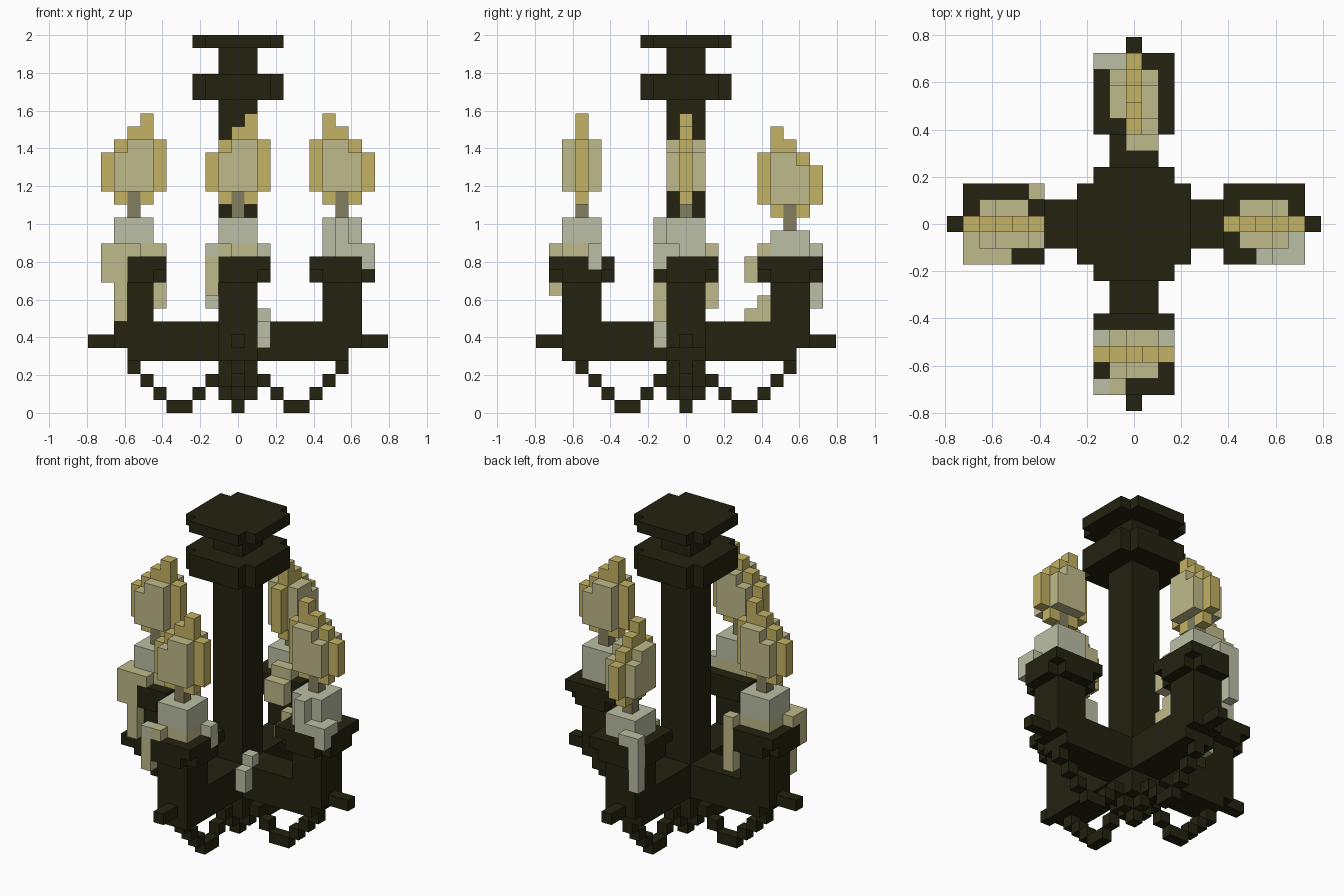
import bpy, bmesh

cube = bpy.data.objects.get("Cube")
if cube:
    bpy.data.objects.remove(cube, do_unlink=True)

U = 2 / 29          # edge length of one block
taken = set()       # blocks already used, so parts never overlap


def material(name, rgb):
    lin = [((c / 255 + 0.055) / 1.055) ** 2.4 for c in rgb] + [1]
    m = bpy.data.materials.new(name)
    m.use_nodes = True
    m.diffuse_color = lin
    m.node_tree.nodes["Principled BSDF"].inputs["Base Color"].default_value = lin
    return m


IRON = material("dark_iron", (35, 34, 16))
WAX = material("pale_wax", (187, 191, 164))
WARM = material("warm_wax", (191, 186, 138))
GOLD = material("flame_gold", (195, 178, 99))
WICK = material("wick_brown", (132, 126, 95))


def box(x0, x1, y0, y1, z0, z1):
    """All blocks in an inclusive range."""
    return {(x, y, z) for x in range(x0, x1 + 1)
            for y in range(y0, y1 + 1) for z in range(z0, z1 + 1)}


def build(name, mat, cells):
    """Closed blocky solid made from the outer faces of a set of blocks."""
    cells = set(cells) - taken
    taken.update(cells)
    bm = bmesh.new()
    verts = {}

    def vert(p):
        if p not in verts:
            verts[p] = bm.verts.new(((p[0] - 0.5) * U, (p[1] - 0.5) * U, p[2] * U))
        return verts[p]

    for c in sorted(cells):
        for ax in range(3):
            for d in (0, 1):
                n = list(c)
                n[ax] += 2 * d - 1
                if tuple(n) in cells:
                    continue
                ring = []
                for i, j in ((0, 0), (1, 0), (1, 1), (0, 1)):
                    p = list(c)
                    p[ax] += d
                    p[(ax + 1) % 3] += i
                    p[(ax + 2) % 3] += j
                    ring.append(vert(tuple(p)))
                bm.faces.new(ring if d else ring[::-1])
    # merge coplanar squares into larger flat faces
    bmesh.ops.dissolve_limit(bm, angle_limit=0.02, verts=bm.verts[:], edges=bm.edges[:])
    me = bpy.data.meshes.new(name)
    bm.to_mesh(me)
    bm.free()
    me.materials.append(mat)
    ob = bpy.data.objects.new(name, me)
    bpy.context.collection.objects.link(ob)


def turned(cells, side):
    """Turn blocks laid out along +x towards one of the four sides."""
    turn = {"left": lambda x, y: (x, y), "right": lambda x, y: (-x, -y),
            "back": lambda x, y: (-y, x), "front": lambda x, y: (y, -x)}[side]
    return {(*turn(x, y), z) for x, y, z in cells}


# Wax drips, placed first so that the cups are notched around them
build("right_drips", WARM,
      box(-10, -9, -2, -2, 10, 12) | box(-9, -9, -2, -2, 7, 9) | box(-8, -8, -2, -2, 12, 12)
      | box(-10, -10, -1, -1, 12, 12) | box(-6, -6, -1, -1, 12, 12) | box(-6, -6, 2, 2, 8, 12))
build("front_drips", WARM,
      box(-2, -2, -10, -10, 9, 11) | box(-1, -1, -10, -10, 12, 12))
build("front_drip_tops", WAX,
      {(-2, -10, 12)} | box(-2, -2, -7, -7, 12, 12) | box(2, 2, -7, -7, 11, 12))
build("left_drips", WAX,
      box(8, 9, -2, -2, 12, 12) | {(8, -2, 13), (8, -2, 14)}
      | box(10, 10, -2, -2, 11, 12) | {(10, -1, 12)})
build("back_inner_drips", WARM,
      box(0, 1, 6, 6, 11, 12) | box(0, 1, 5, 5, 10, 11)
      | box(1, 1, 6, 6, 7, 8) | {(1, 5, 7)})
build("back_outer_drip", WAX, box(-2, -2, 10, 10, 8, 12) | {(-1, 10, 12)})
build("fallen_drip", WAX, {(2, -1, 7), (2, -2, 6), (2, -2, 5)})

# Candles: side, centre, flame direction, tip side, wax height, bottom layer colour
CANDLES = [("right", -8, 0, "x", 1, 3, WARM), ("left", 8, 0, "x", -1, 3, WAX),
           ("front", 0, -8, "x", 1, 3, WARM), ("back", 0, 8, "y", -1, 2, WAX)]
# Flame outline: first and last block of each layer
GOLD_ROWS = [(-1, 1), (-2, 2), (-2, 2), (-2, 2), (-1, 2), (0, 1), (1, 1)]
CORE_ROWS = [None, (-1, 1), (-1, 1), (-1, 1), (0, 1)]

for side, cx, cy, axis, tip, height, base_mat in CANDLES:
    top = 12 + height

    def flame(rows, across):
        out = set()
        for k, row in enumerate(rows):
            if row:
                for a in range(row[0], row[1] + 1):
                    dx, dy = (a * tip, across) if axis == "x" else (across, a * tip)
                    out.add((cx + dx, cy + dy, top + 1 + k))
        return out

    build(side + "_candle_base", base_mat, box(cx - 1, cx + 1, cy - 1, cy + 1, 12, 12))
    build(side + "_candle", WAX, box(cx - 1, cx + 1, cy - 1, cy + 1, 13, top - 1))
    build(side + "_wick", WICK, box(cx, cx, cy, cy, top, top + 1))
    build(side + "_flame", GOLD, flame(GOLD_ROWS, 0))
    build(side + "_flame_core", WARM, flame(CORE_ROWS, -1) | flame(CORE_ROWS, 1))

# Central column with tip
build("column", IRON, box(-1, 1, -1, 1, 2, 28) | box(0, 0, -1, 1, 1, 1)
      | box(-1, 1, 0, 0, 1, 1) | {(0, 0, 0)})

# Ceiling plate and collar, with their corners cut
for name, z0, z1 in (("collar", 24, 25), ("ceiling_plate", 28, 28)):
    build(name, IRON, box(-3, 3, -2, 2, z0, z1) | box(-2, 2, -3, 3, z0, z1))

# Four arms with uprights, cups, end spikes and hanging scrolls
for side in ("left", "right", "front", "back"):
    end = 9 if side == "front" else 8
    arm = box(2, end, -1, 1, 4, 4) | box(2, 9, -1, 1, 5, 6) | box(7, 9, -1, 1, 7, 9)
    cup = box(6, 10, -2, 2, 11, 11) | box(6, 10, -1, 1, 10, 10) | box(7, 9, -2, 2, 10, 10)
    scroll = {(8, 0, 3), (7, 0, 2), (6, 0, 1), (5, 0, 0), (4, 0, 0), (3, 0, 1), (2, 0, 2)}
    build(side + "_arm", IRON, turned(arm, side))
    build(side + "_cup", IRON, turned(cup, side))
    build(side + "_spike", IRON, turned(box(10, 11, 0, 0, 5, 5), side))
    build(side + "_scroll", IRON, turned(scroll, side))
